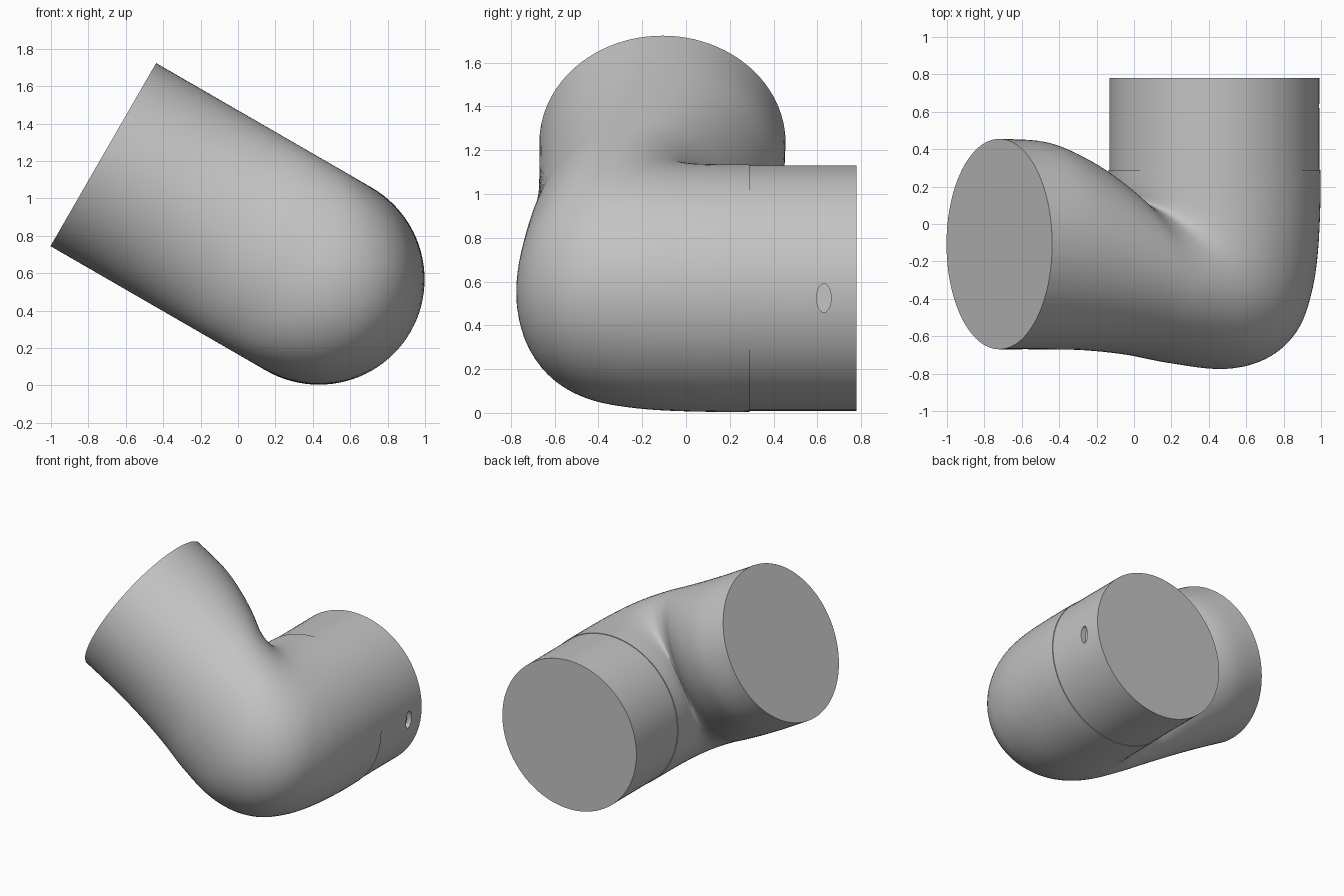
import bpy, bmesh, math
from mathutils import Vector, Matrix

old = bpy.data.objects.get("Cube")
if old:
    bpy.data.objects.remove(old)

grey = bpy.data.materials.new("pipe_grey")
grey.use_nodes = True
colour = (0.55, 0.55, 0.55, 1)
grey.diffuse_color = colour
grey.node_tree.nodes["Principled BSDF"].inputs["Base Color"].default_value = colour

SEGMENTS = 96
STEPS = 6
CENTRE = Vector((0.43, 0, 0.57))
ARM = Vector((-math.sqrt(3) / 2, 0, 0.5))    # direction of the slanted arm
SIDE = Vector((0.5, 0, math.sqrt(3) / 2))    # across the plane of the bend
BACK = Vector((0, 1, 0))


def in_plane(p):
    return CENTRE + ARM * p[0] + BACK * p[1]


def catmull(a, b, c, d, t):
    return (b * 2 + (c - a) * t + (a * 2 - b * 5 + c * 4 - d) * t * t
            + (b * 3 - a - c * 3 + d) * t ** 3) / 2


def smooth_path(points):
    pts = [points[0]] + points + [points[-1]]
    path = [catmull(*pts[i:i + 4], s / STEPS)
            for i in range(len(points) - 1) for s in range(STEPS)]
    return path + [points[-1]]


def finish(bm, name):
    bmesh.ops.recalc_face_normals(bm, faces=bm.faces)
    mesh = bpy.data.meshes.new(name)
    bm.to_mesh(mesh)
    bm.free()
    mesh.materials.append(grey)
    obj = bpy.data.objects.new(name, mesh)
    bpy.context.collection.objects.link(obj)
    return obj


def shade(obj):
    bpy.ops.object.select_all(action="DESELECT")
    obj.select_set(True)
    bpy.context.view_layer.objects.active = obj
    bpy.ops.object.shade_smooth_by_angle(angle=math.radians(40))


def cylinder(name, radius, depth, matrix, segments=SEGMENTS):
    bm = bmesh.new()
    bmesh.ops.create_cone(bm, cap_ends=True, segments=segments, radius1=radius,
                          radius2=radius, depth=depth, matrix=matrix)
    return finish(bm, name)


# Elbow: outer and inner edge of each cross-section, in the plane of the bend
OUTER = [(-.567, .29), (-.567, .1), (-.55, -.18), (-.51, -.4), (-.43, -.59),
         (-.28, -.72), (-.06, -.775), (.25, -.745), (.52, -.7), (.8, -.675),
         (1.07, -.67), (1.328, -.67)]
INNER = [(.567, .29), (.567, .22), (.565, .18), (.562, .16), (.56, .145),
         (.56, .14), (.57, .145), (.6, .17), (.7, .26), (.86, .36),
         (1.07, .44), (1.328, .455)]

bm = bmesh.new()
rings = []
for out, inn in zip(smooth_path([in_plane(p) for p in OUTER]),
                    smooth_path([in_plane(p) for p in INNER])):
    middle, half = (out + inn) / 2, (out - inn) / 2
    ring = []
    for k in range(SEGMENTS):
        a = math.tau * k / SEGMENTS
        ring.append(bm.verts.new(middle + half * math.cos(a)
                                 + SIDE * (0.565 * math.sin(a))))
    rings.append(ring)
for r, s in zip(rings, rings[1:]):
    for k in range(SEGMENTS):
        n = (k + 1) % SEGMENTS
        bm.faces.new((r[k], r[n], s[n], s[k]))
bm.faces.new(rings[0])
bm.faces.new(rings[-1])
shade(finish(bm, "elbow"))

# Straight collar, a hair thinner than the elbow
turn = Matrix.Rotation(math.pi / 2, 4, "X")
collar = cylinder("collar", 0.561, 0.5,
                  Matrix.Translation(CENTRE + BACK * 0.53) @ turn)

# Small oval recess in the collar's left side
cutter = cylinder("recess_cutter", 1, 1,
                  Matrix.Translation((0.99, 0.63, 0.525))
                  @ Matrix.Diagonal((0.08, 0.033, 0.066, 1))
                  @ Matrix.Rotation(math.pi / 2, 4, "Y"), 32)
cutter.hide_render = True
cut = collar.modifiers.new("recess", "BOOLEAN")
cut.operation = "DIFFERENCE"
cut.solver = "EXACT"
cut.object = cutter
shade(collar)
bpy.ops.object.modifier_move_to_index(modifier="recess", index=0)
bpy.ops.object.modifier_apply(modifier="recess")
bpy.data.objects.remove(cutter)
shade(collar)
